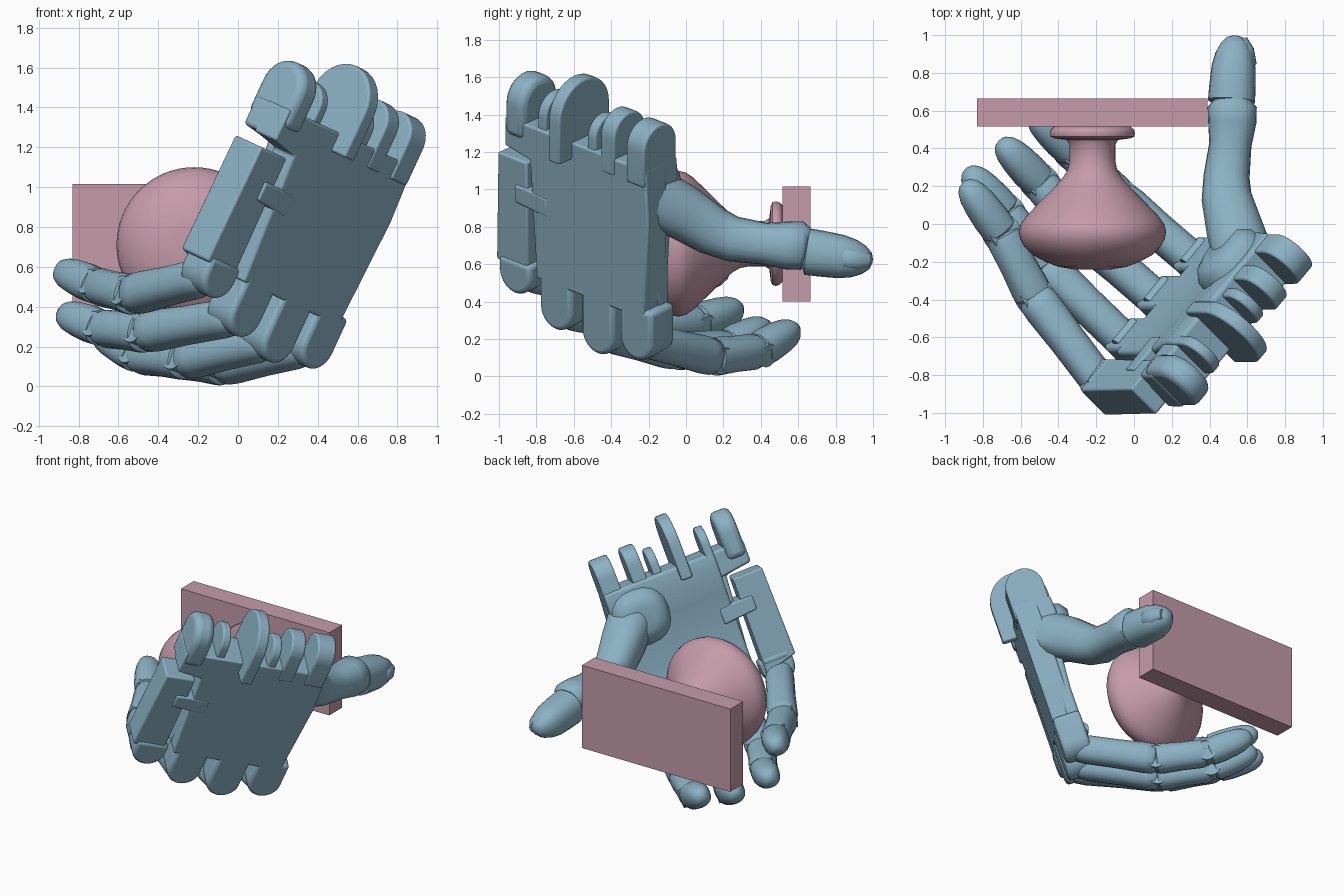
import bpy, bmesh
from math import sin, cos, pi, copysign
from mathutils import Vector

if "Cube" in bpy.data.objects:
    bpy.data.objects.remove(bpy.data.objects["Cube"])

# Tilted palm frame: U across the hand, V toward the wrist, N out of the back
O = Vector((.49, -.44, .73))
U = Vector((.613, .736, -.286)).normalized()
V = Vector((.42, 0, .91)).normalized()
N = U.cross(V)


def L(u, v, w):
    return O + U * u + V * v - N * w


def material(name, rgb):
    m = bpy.data.materials.new(name)
    m.diffuse_color = (*rgb, 1)
    m.use_nodes = True
    m.node_tree.nodes["Principled BSDF"].inputs["Base Color"].default_value = m.diffuse_color
    return m


BLUE = material("blue", (.26, .44, .55))
PINK = material("pink", (.56, .33, .40))


def finish(name, bm, mat, bevel=0, angle=35):
    bmesh.ops.recalc_face_normals(bm, faces=bm.faces[:])
    me = bpy.data.meshes.new(name)
    bm.to_mesh(me)
    bm.free()
    ob = bpy.data.objects.new(name, me)
    bpy.context.collection.objects.link(ob)
    me.materials.append(mat)
    if bevel:
        b = ob.modifiers.new("bevel", 'BEVEL')
        b.width, b.segments = bevel, 3
        b.limit_method, b.angle_limit = 'ANGLE', .7
    bpy.ops.object.select_all(action='DESELECT')
    ob.select_set(True)
    bpy.context.view_layer.objects.active = ob
    bpy.ops.object.shade_smooth_by_angle(angle=angle * pi / 180)
    return ob


def prism(name, pts, vec, mat=BLUE, bevel=0):
    bm = bmesh.new()
    f = bm.faces.new([bm.verts.new(p) for p in pts])
    ext = bmesh.ops.extrude_face_region(bm, geom=[f])
    bmesh.ops.translate(bm, vec=vec, verts=[g for g in ext['geom'] if isinstance(g, bmesh.types.BMVert)])
    return finish(name, bm, mat, bevel)


def slab(name, uv, w0, w1, bevel=.012):
    return prism(name, [L(u, v, w0) for u, v in uv], -N * (w1 - w0), BLUE, bevel)


def tube(name, rings, side=U, mat=BLUE, n=20, power=.85):
    """Loft slightly squared rings given as (centre, radius)."""
    bm = bmesh.new()
    loops = []
    for i, (c, r) in enumerate(rings):
        t = (rings[min(i + 1, len(rings) - 1)][0] - rings[max(i - 1, 0)][0]).normalized()
        a = (side - t * side.dot(t)).normalized()
        b = t.cross(a)
        loop = []
        for k in range(n):
            x, y = cos(2 * pi * k / n), sin(2 * pi * k / n)
            x, y = copysign(abs(x) ** power, x), copysign(abs(y) ** power, y)
            loop.append(bm.verts.new(c + a * x * r + b * y * r))
        loops.append(loop)
    for p, q in zip(loops, loops[1:]):
        for k in range(n):
            bm.faces.new((p[k], p[(k + 1) % n], q[(k + 1) % n], q[k]))
    bm.faces.new(loops[0])
    bm.faces.new(loops[-1])
    return finish(name, bm, mat, 0, 50)


def phalanx(name, a, b, ra, rb, shape, side=U):
    tube(name, [(a.lerp(b, t), (ra + (rb - ra) * t) * s) for t, s in shape], side)


def pin(name, c, r, half, axis=U):
    tube(name, [(c - axis * half, r), (c + axis * half, r)], V, power=1)


def tab(name, u, half, v0, v1, wc, r, bevel=.01):
    """Hinge tab standing along V, round end at v1, axis along U."""
    vw = [(v0, wc - r), (v0, wc + r)]
    vw += [(v1 + r * sin(pi * k / 16), wc + r * cos(pi * k / 16)) for k in range(17)]
    prism(name, [L(u - half, v, w) for v, w in vw], U * 2 * half, BLUE, bevel)


# Palm plate with a thickened inner side, and the hinged outer palm flap
slab("palm", [(.29, -.38), (.32, .2), (.30, .5), (-.72, .5), (-.72, .33), (-.54, .3), (-.49, -.38)], 0, .16)
inner = [(.5, .1), (.5, .26), (.38, .27), (.22, .235), (.05, .205), (-.15, .19), (-.38, .19), (-.38, .1)]
prism("palm_inner", [L(-.5, v, w) for v, w in inner], U * .8, BLUE, .02)
slab("wrist_corner", [(-.48, .31), (-.48, .5), (-.72, .5), (-.72, .34)], .1, .25, .02)
slab("palm_flap", [(-.56, -.42), (-.57, .27), (-.78, .27), (-.79, -.36)], .01, .21)
slab("flap_hinge_arm", [(-.41, 0), (-.41, .11), (-.52, .12), (-.65, .12), (-.65, .02)], -.003, .22)

# Wrist hinge tabs
for i, (u, half, v, w, r) in enumerate([(-.645, .07, .585, .13, .145), (-.47, .03, .56, .14, .12),
                                        (-.27, .04, .64, .10, .2), (-.10, .03, .56, .12, .11),
                                        (.03, .05, .61, .12, .125), (.235, .065, .60, .12, .13)]):
    tab(f"wrist_tab_{i}", u, half, .40, v, w, r, .04 if i == 0 else .012)

# Fingers: knuckle lobe, three phalanges and pins at the joints
SEG = [(-.1, .35), (-.08, .7), (-.02, .92), (.1, 1), (.5, .98), (.85, 1.02), (.97, .97), (1.01, .75)]
MID = [(-.02, .7), (.02, .97), (.12, 1), (.5, .97), (.88, 1.02), (.97, .95), (1, .7)]
TIP = [(.02, .75), (.06, 1), (.3, 1.05), (.6, 1), (.8, .9), (.93, .72), (1.01, .48), (1.05, .15)]
fingers = {
    "index": [(.32, -.20, .19), (-.08, .14, .105), (-.32, .38, .135), (-.53, .58, .255)],
    "middle": [(.125, -.405, .22), (-.27, -.06, .135), (-.50, .22, .155), (-.70, .43, .27)],
    "ring": [(-.035, -.635, .345), (-.47, -.22, .27), (-.68, .06, .29), (-.88, .28, .365)],
    "little": [(-.18, -.84, .545), (-.53, -.38, .46), (-.70, -.05, .50), (-.89, .21, .58)],
}
for name, pts in fingers.items():
    p = [Vector(q) for q in pts]
    u, v = (p[0] - O).dot(U), (p[0] - O).dot(V) + .04
    lobe = [(u - .115, -.33), (u + .115, -.33)]
    lobe += [(u + .115 * cos(pi * k / 14), v - .115 * sin(pi * k / 14)) for k in range(15)]
    slab(name + "_knuckle", lobe, .0, .19, .025)
    phalanx(name + "_base", p[0], p[1], .095, .102, SEG)
    phalanx(name + "_middle", p[1], p[2], .102, .092, MID)
    phalanx(name + "_tip", p[2], p[3], .092, .085, TIP)
    for j, r in ((1, .075), (2, .065)):
        t = (p[j + 1] - p[j - 1]).normalized()
        pin(f"{name}_joint_{j}", p[j], r, .085, (U - t * U.dot(t)).normalized())
    pin(name + "_palm_pin", L(u, v + .07, .18), .035, .08)

# Thumb: fleshy base out of the palm, shaft, separate tip and nail
X = Vector((1, 0, 0))
tube("thumb_base", [(L(.13, .18, .2), .15), (Vector((.58, -.16, .95)), .175),
                    (Vector((.53, -.02, .88)), .15), (Vector((.49, .14, .78)), .133),
                    (Vector((.49, .25, .735)), .122), (Vector((.51, .42, .71)), .112),
                    (Vector((.52, .54, .70)), .128), (Vector((.52, .62, .70)), .13),
                    (Vector((.52, .65, .695)), .1)], X)
phalanx("thumb_tip", Vector((.515, .63, .67)), Vector((.535, .97, .62)), .125, .125,
        [(0, .6), (.06, 1), (.3, .98), (.6, .93), (.8, .8), (.95, .6), (1.05, .35), (1.08, .1)], X)
tube("thumb_nail", [(Vector((.595, .81, .64)), .03), (Vector((.59, .84, .635)), .06),
                    (Vector((.575, .92, .625)), .06), (Vector((.565, .98, .62)), .035)], X)
# Raised cuff where the thumb leaves the palm
tube("thumb_cuff", [(L(.11, .27, .05), .19), (L(.11, .27, .2), .205), (L(.11, .26, .28), .195),
                    (L(.11, .25, .33), .15), (L(.11, .25, .345), .08)], U)

# Door knob turned around the y axis
profile = [(-.242, .02), (-.24, .1), (-.227, .18), (-.2, .25), (-.165, .315), (-.12, .36), (-.08, .383),
           (-.04, .39), (0, .38), (.04, .352), (.1, .295), (.16, .235), (.21, .187), (.25, .153),
           (.29, .13), (.34, .121), (.42, .121), (.445, .135), (.453, .2), (.462, .221), (.48, .226),
           (.5, .22), (.515, .205)]
tube("door_knob", [(Vector((-.22, y, .71)), r) for y, r in profile], X, PINK, 64, 1)

# Door panel piece
prism("door_panel", [Vector((x, .515, z)) for x, z in ((-.83, .40), (.39, .40), (.39, 1.015), (-.83, 1.015))],
      Vector((0, .15, 0)), PINK)
